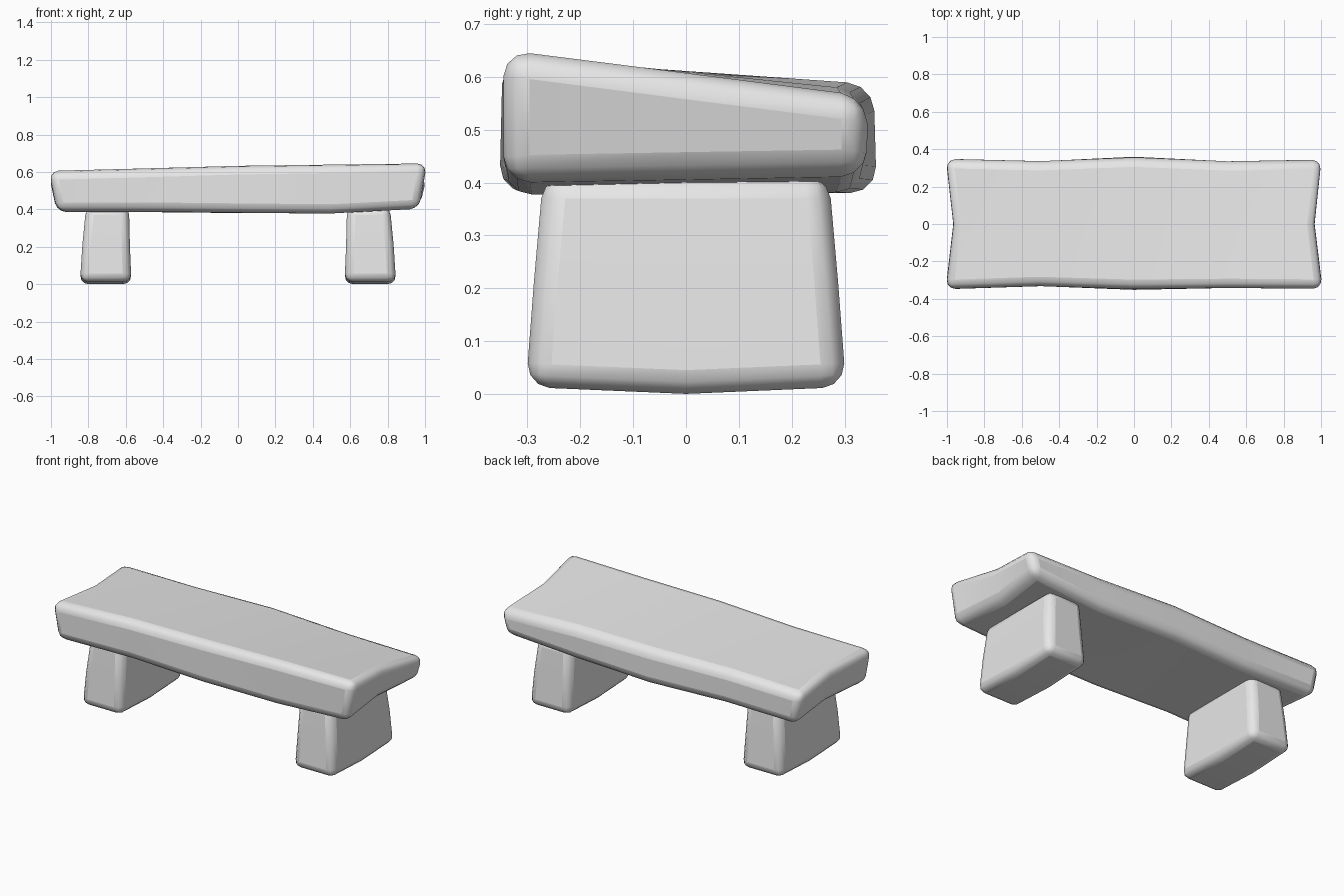
import bpy, bmesh

old = bpy.data.objects.get("Cube")
if old:
    bpy.data.objects.remove(old, do_unlink=True)

stone = bpy.data.materials.new("pale_stone")
stone.use_nodes = True
stone.diffuse_color = (0.8, 0.8, 0.8, 1)
stone.node_tree.nodes["Principled BSDF"].inputs["Base Color"].default_value = (0.8, 0.8, 0.8, 1)


def worn_block(name, x_cuts, z_cuts, shape, bevel):
    """Unit block from -1 to 1, cut into stations, hand-shaped, then rounded."""
    bm = bmesh.new()
    bmesh.ops.create_cube(bm, size=2)
    cuts = [(c, 0, 0) for c in x_cuts] + [(0, 0, 0)] + [(0, 0, c) for c in z_cuts]
    normals = [(1, 0, 0)] * len(x_cuts) + [(0, 1, 0)] + [(0, 0, 1)] * len(z_cuts)
    for co, no in zip(cuts, normals):
        bmesh.ops.bisect_plane(bm, geom=bm.verts[:] + bm.edges[:] + bm.faces[:],
                               plane_co=co, plane_no=no)
    for v in bm.verts:
        v.co = shape(*v.co)
    bmesh.ops.recalc_face_normals(bm, faces=bm.faces)
    mesh = bpy.data.meshes.new(name)
    bm.to_mesh(mesh)
    bm.free()
    mesh.materials.append(stone)
    obj = bpy.data.objects.new(name, mesh)
    bpy.context.collection.objects.link(obj)
    mod = obj.modifiers.new("rounded_edges", 'BEVEL')
    mod.width = bevel
    mod.segments = 3
    mod.limit_method = 'ANGLE'
    mod.angle_limit = 0.7
    bpy.ops.object.select_all(action='DESELECT')
    obj.select_set(True)
    bpy.context.view_layer.objects.active = obj
    bpy.ops.object.shade_smooth_by_angle(angle=1.0)
    return obj


def blend(front, back, y):
    return front + (back - front) * (y + 1) / 2


# Seat slab: front and back edge values at five stations along the length
TOP_FRONT = (.607, .621, .636, .644, .652)
TOP_BACK = (.583, .586, .586, .575, .562)
LOW_FRONT = (.387, .387, .382, .377, .402)
LOW_BACK = (.385, .385, .380, .382, .415)
DEPTH_FRONT = (.348, .332, .347, .342, .346)
DEPTH_BACK = (.348, .336, .355, .335, .344)


def seat_shape(x, y, z):
    i = round((x + 1) * 2)
    top = z > 0
    if top:
        height = blend(TOP_FRONT[i], TOP_BACK[i], y)
    else:
        height = blend(LOW_FRONT[i], LOW_BACK[i], y)
    depth = (DEPTH_FRONT if y < 0 else DEPTH_BACK)[i]
    if not top and i == 2:
        depth += .006
    # The ends are hollowed in the middle and lean outward at the top
    length = (1.016 if top else .975) - (.04 if abs(y) < .1 and abs(x) > .9 else 0)
    return x * length, y * depth, height


worn_block("seat_slab", (-.5, 0, .5), (), seat_shape, .05)


# Legs: taper upward, with a shallow ridge under the foot
def leg_shape(side):
    def shape(x, y, z):
        outward = x * side > 0
        if outward:
            reach = (.845, .832, .812)[round(z + 1)]
        else:
            reach = (.570, .578, .583)[round(z + 1)]
        depth = (.303, .288, .270)[round(z + 1)]
        foot = 0 if abs(y) < .1 else .013
        height = (foot, .21, .415)[round(z + 1)]
        return side * reach, y * depth, height
    return shape


for side, label in ((1, "left_leg"), (-1, "right_leg")):
    worn_block(label, (), (0,), leg_shape(side), .045)
